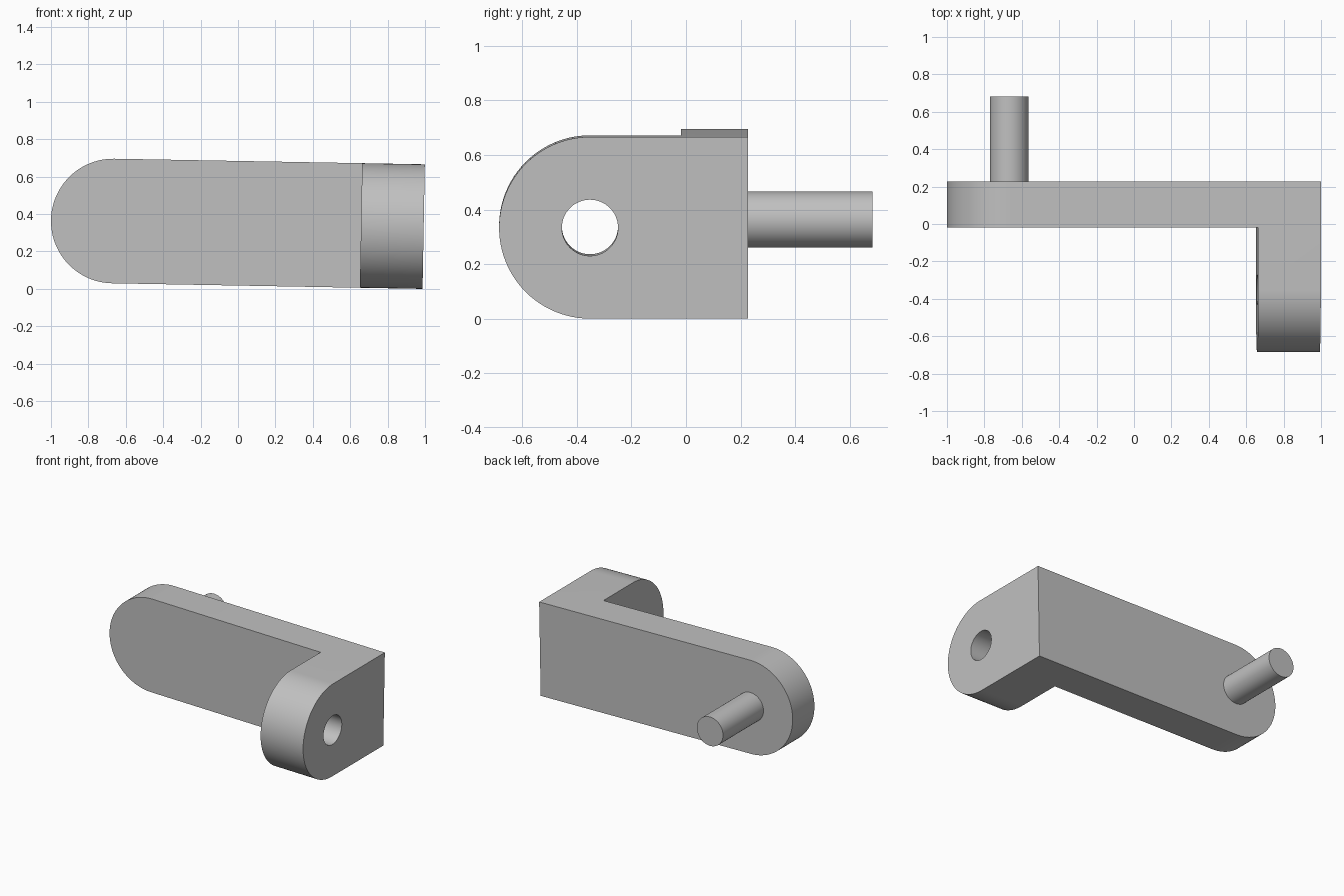
import bpy, bmesh, math
from mathutils import Matrix, Vector

cube = bpy.data.objects.get("Cube")
if cube:
    bpy.data.objects.remove(cube, do_unlink=True)

grey = bpy.data.materials.new("plain grey")
grey.use_nodes = True
colour = (0.53, 0.53, 0.53, 1)
grey.diffuse_color = colour
grey.node_tree.nodes["Principled BSDF"].inputs["Base Color"].default_value = colour

R = 0.333            # radius of both rounded ends
PIN_R = 0.103        # radius of pin and hole
LENGTH = 1.66        # arm round centre to outer face
LUG_IN = 1.325       # inner face of the lug
BACK, FRONT = 0.227, -0.018
LUG_Y = -0.352       # centre of the lug's round end


def prism(name, points, sweep):
    """Extrude a closed outline along a vector."""
    bm = bmesh.new()
    face = bm.faces.new([bm.verts.new(p) for p in points])
    out = bmesh.ops.extrude_face_region(bm, geom=[face])
    verts = [g for g in out["geom"] if isinstance(g, bmesh.types.BMVert)]
    bmesh.ops.translate(bm, vec=Vector(sweep), verts=verts)
    bmesh.ops.recalc_face_normals(bm, faces=bm.faces)
    mesh = bpy.data.meshes.new(name)
    bm.to_mesh(mesh)
    bm.free()
    mesh.materials.append(grey)
    obj = bpy.data.objects.new(name, mesh)
    bpy.context.collection.objects.link(obj)
    return obj


def tab(start, end, steps=48):
    """Outline with a half-round at start and a square end."""
    arc = [(start - R * math.sin(math.pi * i / steps),
            R * math.cos(math.pi * i / steps)) for i in range(steps + 1)]
    return arc + [(end, -R), (end, R)]


def circle(radius, steps=64):
    return [(radius * math.cos(math.tau * i / steps),
             radius * math.sin(math.tau * i / steps)) for i in range(steps)]


def combine(target, tool, operation):
    tool.hide_render = True
    mod = target.modifiers.new(operation, 'BOOLEAN')
    mod.operation = operation
    mod.solver = 'EXACT'
    mod.object = tool
    bpy.ops.object.select_all(action='DESELECT')
    bpy.context.view_layer.objects.active = target
    target.select_set(True)
    bpy.ops.object.modifier_apply(modifier=mod.name)
    bpy.data.objects.remove(tool, do_unlink=True)


# Long arm with a rounded end, joined to the forward lug
bracket = prism("bracket_body", [(u, FRONT, v) for u, v in tab(0, LENGTH)],
                (0, BACK - FRONT, 0))
lug = prism("lug", [(LUG_IN, u, v) for u, v in tab(LUG_Y, BACK)],
            (LENGTH - LUG_IN, 0, 0))
combine(bracket, lug, 'UNION')

# Hole through the lug
hole = prism("hole_cutter", [(LUG_IN - 0.1, LUG_Y + u, v) for u, v in circle(PIN_R)],
             (LENGTH - LUG_IN + 0.2, 0, 0))
combine(bracket, hole, 'DIFFERENCE')

# Clean the flat seams left by the join
bm = bmesh.new()
bm.from_mesh(bracket.data)
bmesh.ops.remove_doubles(bm, verts=bm.verts, dist=1e-5)
bmesh.ops.dissolve_limit(bm, angle_limit=math.radians(0.5),
                         verts=bm.verts, edges=bm.edges)
bm.to_mesh(bracket.data)
bm.free()

# Round pin on the back of the arm
pin = prism("pin", [(u, BACK, v) for u, v in circle(PIN_R)], (0, 0.683 - BACK, 0))

# Slight tilt of the whole part, then smooth shading
place = Matrix.Translation((-0.667, 0, 0.363)) @ Matrix.Rotation(0.018, 4, 'Y')
for obj in (bracket, pin):
    obj.data.transform(place)
    bpy.ops.object.select_all(action='DESELECT')
    bpy.context.view_layer.objects.active = obj
    obj.select_set(True)
    bpy.ops.object.shade_smooth_by_angle(angle=math.radians(30))
